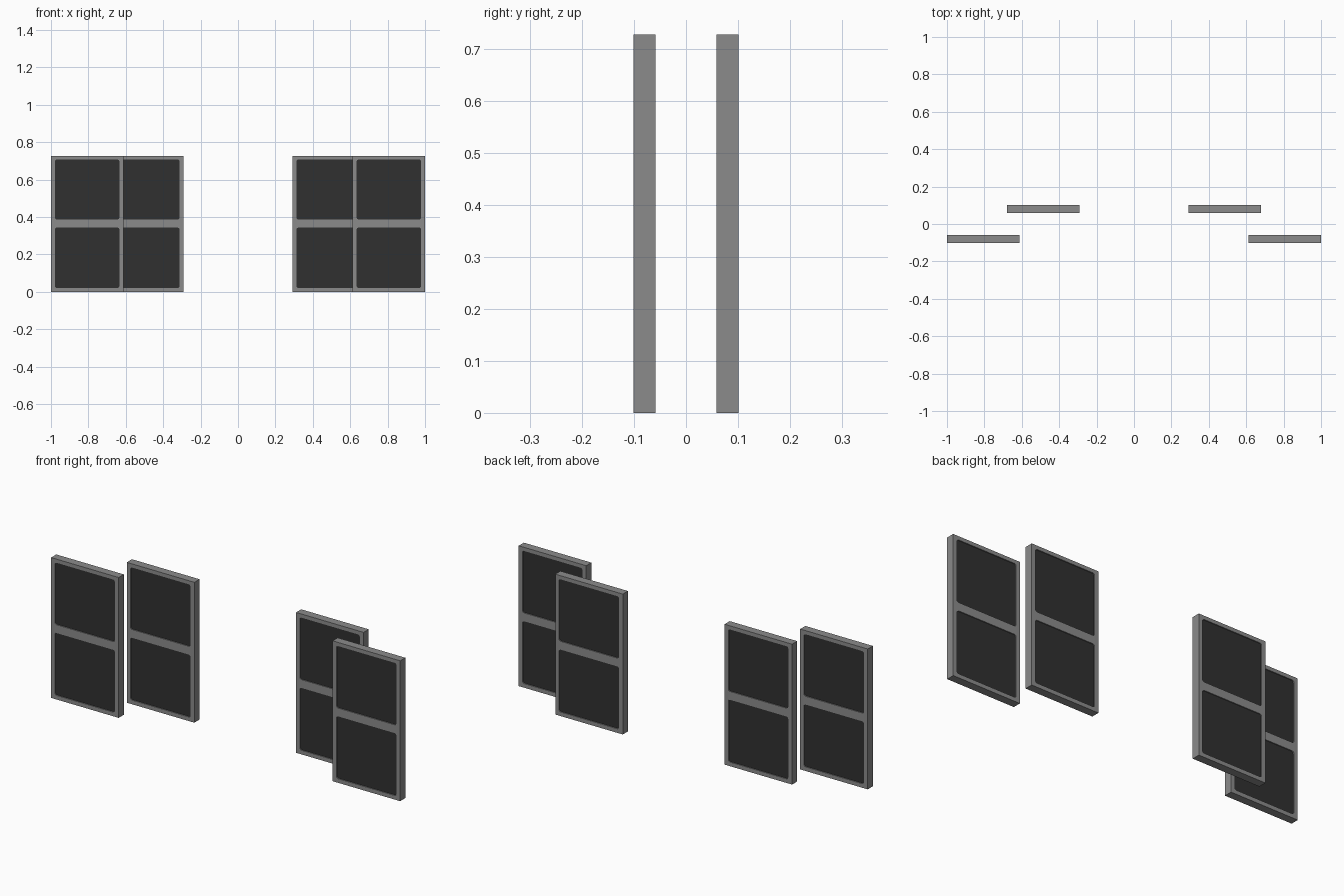
import bpy, math
from mathutils import Matrix

if "Cube" in bpy.data.objects:
    bpy.data.objects.remove(bpy.data.objects["Cube"])

W, H, T = 0.387, 0.727, 0.042          # sash width, height, thickness
HALF_PANE = 0.172                      # half width of an opening
OPENINGS = ((0.021, 0.344), (0.387, 0.708))
RECESS = 0.005


def material(name, rgb):
    m = bpy.data.materials.new(name)
    m.diffuse_color = (*rgb, 1)
    m.use_nodes = True
    m.node_tree.nodes["Principled BSDF"].inputs["Base Color"].default_value = m.diffuse_color
    return m


GREY = material("grey frame", (0.26, 0.26, 0.26))
DARK = material("dark glass", (0.03, 0.03, 0.03))


def rounded(x0, x1, z0, z1, r=0.011, n=4):
    """Outline of a rectangle with rounded corners."""
    pts = []
    for k, (x, z) in enumerate(((x1 - r, z1 - r), (x0 + r, z1 - r),
                                (x0 + r, z0 + r), (x1 - r, z0 + r))):
        for i in range(n + 1):
            a = math.pi / 2 * (k + i / n)
            pts.append((x + r * math.cos(a), z + r * math.sin(a)))
    return pts


def slab(name, outlines, thickness, mat):
    """Extruded flat shape; inner outlines become holes."""
    cu = bpy.data.curves.new(name, 'CURVE')
    cu.dimensions = '2D'
    cu.fill_mode = 'BOTH'
    cu.extrude = thickness / 2
    for pts in outlines:
        s = cu.splines.new('POLY')
        s.points.add(len(pts) - 1)
        for p, (x, z) in zip(s.points, pts):
            p.co = (x, z, 0, 1)
        s.use_cyclic_u = True
    tmp = bpy.data.objects.new(name + "_tmp", cu)
    bpy.context.collection.objects.link(tmp)
    dg = bpy.context.evaluated_depsgraph_get()
    me = bpy.data.meshes.new_from_object(tmp.evaluated_get(dg))
    bpy.data.objects.remove(tmp)
    me.transform(Matrix.Rotation(math.pi / 2, 4, 'X'))
    me.materials.clear()
    me.materials.append(mat)
    for p in me.polygons:
        p.use_smooth = False
    return me


holes = [rounded(-HALF_PANE, HALF_PANE, *z) for z in OPENINGS]
border = [(-W / 2, 0), (W / 2, 0), (W / 2, H), (-W / 2, H)]
frame = slab("sash_frame", [border] + holes, T, GREY)
panes = [slab("pane", [h], T - 2 * RECESS, DARK) for h in holes]


def place(name, mesh, x, y):
    o = bpy.data.objects.new(name, mesh)
    o.location = (x, y, 0)
    bpy.context.collection.objects.link(o)


# Two outer sashes in the front track, two inner ones in the back track
for side, s in (("left", -1), ("right", 1)):
    for row, x, y in (("outer", 1 - W / 2, -0.08), ("inner", 0.485, 0.08)):
        place(f"{side}_{row}_sash_frame", frame, s * x, y)
        for level, me in zip(("lower", "upper"), panes):
            place(f"{side}_{row}_{level}_pane", me, s * x, y)
